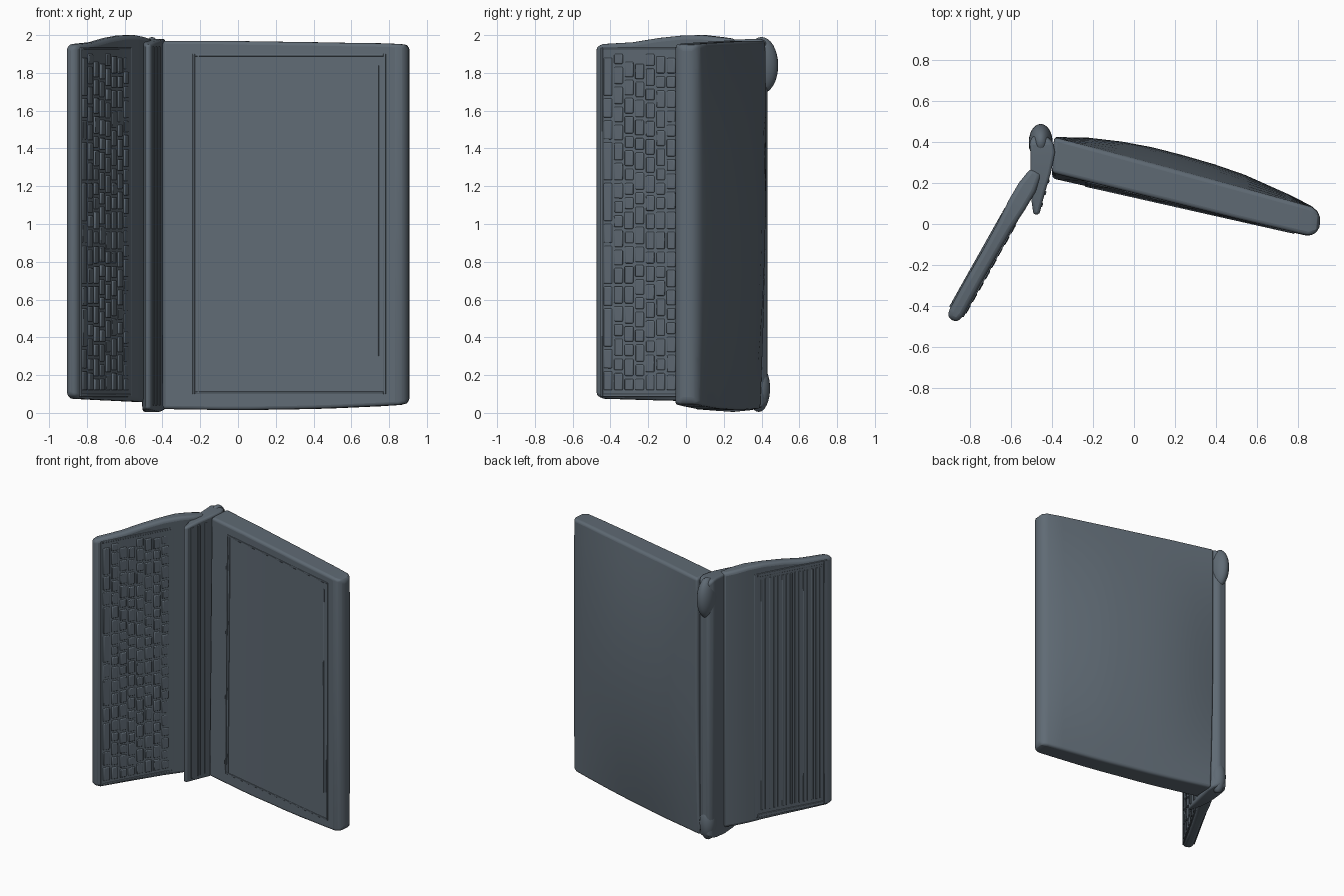
import bpy, bmesh, random
from mathutils import Vector, Matrix

if "Cube" in bpy.data.objects:
    bpy.data.objects.remove(bpy.data.objects["Cube"])

random.seed(3)
slate = bpy.data.materials.new("slate")
slate.diffuse_color = (0.115, 0.145, 0.175, 1)
slate.use_nodes = True
slate.node_tree.nodes["Principled BSDF"].inputs["Base Color"].default_value = slate.diffuse_color


def finish(name, bm, bevel, segs):
    bmesh.ops.recalc_face_normals(bm, faces=bm.faces)
    me = bpy.data.meshes.new(name)
    bm.to_mesh(me)
    bm.free()
    me.materials.append(slate)
    ob = bpy.data.objects.new(name, me)
    bpy.context.collection.objects.link(ob)
    if bevel:
        m = ob.modifiers.new("round", 'BEVEL')
        m.width, m.segments, m.limit_method = bevel, segs, 'ANGLE'
    bpy.ops.object.select_all(action='DESELECT')
    ob.select_set(True)
    bpy.context.view_layer.objects.active = ob
    bpy.ops.object.shade_smooth_by_angle()
    return ob


def loft(name, sections, bevel, segs=4, back_edge=None, steps=1, lean=0):
    """Slab through sections (front x, y, back x, y, bottom z, top z).
    back_edge(x) gives the back's y at the top and bottom, so the back swells between.
    lean tips the left end backward toward the top."""
    bm = bmesh.new()
    rings = []
    for fx, fy, bx, by, lo, hi in sections:
        pts = [(fx, fy, lo), (fx, fy, hi)]
        for i in range(steps + 1):
            t = 1 - 2 * i / steps
            edge = back_edge(bx) if back_edge else by
            pts.append((bx, by + (edge - by) * t * t, (hi + lo) / 2 + t * (hi - lo) / 2))
        rings.append([bm.verts.new((x, y + lean * (z - 1) * (0.9 - x) / 1.3, z))
                      for x, y, z in pts])
    k = len(rings[0])
    for a, b in zip(rings, rings[1:]):
        for i in range(k):
            j = (i + 1) % k
            bm.faces.new((a[i], a[j], b[j], b[i]))
    bm.faces.new(rings[0])
    bm.faces.new(rings[-1])
    return finish(name, bm, bevel, segs)


def boxes(name, start, end, side, parts, bevel=0.004, lean=0):
    """Boxes (u0, u1, z0, z1, n0, n1) on an upright plane running start to end."""
    u = (Vector((*end, 0)) - Vector((*start, 0))).normalized()
    n = Vector((u.y, -u.x, 0)) * side
    bm = bmesh.new()
    for u0, u1, z0, z1, n0, n1 in parts:
        c = Vector((*start, 0)) + u * (u0 + u1) / 2 + n * (n0 + n1) / 2
        c.z = (z0 + z1) / 2
        m = Matrix((u * (u1 - u0), n * (n1 - n0), (0, 0, z1 - z0))).transposed().to_4x4()
        m.translation = c
        bmesh.ops.create_cube(bm, size=1, matrix=m)
    for v in bm.verts:
        v.co.y += lean * (v.co.z - 1) * (0.9 - v.co.x) / 1.3
    return finish(name, bm, bevel, 2)


def frame(u0, u1, z0, z1, t, n0, n1):
    return [(u0, u0 + t, z0, z1, n0, n1), (u1 - t, u1, z0, z1, n0, n1),
            (u0 + t, u1 - t, z0, z0 + t, n0, n1), (u0 + t, u1 - t, z1 - t, z1, n0, n1)]


# Screen body: flat front, pillowed back, thinner toward the free edge
LEAN = 0.014
loft("screen_body", [
    (-0.40, 0.236, -0.39, 0.422, 0.02, 1.97),
    (-0.24, 0.198, -0.22, 0.420, 0.018, 1.97),
    (-0.08, 0.160, -0.06, 0.402, 0.015, 1.97),
    (0.06, 0.127, 0.09, 0.374, 0.015, 1.967),
    (0.20, 0.094, 0.23, 0.338, 0.018, 1.965),
    (0.35, 0.058, 0.39, 0.292, 0.02, 1.963),
    (0.50, 0.022, 0.54, 0.240, 0.025, 1.96),
    (0.72, -0.028, 0.76, 0.142, 0.035, 1.957),
    (0.85, -0.058, 0.865, 0.088, 0.042, 1.953),
    (0.885, -0.047, 0.895, 0.062, 0.05, 1.948),
    (0.905, -0.015, 0.908, 0.03, 0.065, 1.935)], 0.035, 4,
    lambda x: {0.895: 0.062, 0.908: 0.03}.get(x, 0.41 - (x + 0.39) * 0.26), 16, LEAN)

# Bezel lines around the display
boxes("screen_bezel", (-0.40, 0.236), (0.85, -0.058), 1,
      frame(0.165, 1.215, 0.10, 1.90, 0.012, -0.01, 0.005)
      + [(0.19, 0.20, 0.10, 1.90, -0.01, 0.005), (1.17, 1.177, 0.30, 1.84, -0.01, 0.004)],
      0.002, LEAN)

# Keyboard slab with arched upper edge
d = Vector((0.36, 0.64)).normalized()
n = Vector((d.y, -d.x))
key_sections = [
    (-0.888, -0.468, 0.027, 0.09, 1.94), (-0.865, -0.43, 0.037, 0.075, 1.953),
    (-0.78, -0.275, 0.036, 0.07, 1.962), (-0.70, -0.135, 0.036, 0.066, 1.985),
    (-0.63, -0.01, 0.038, 0.063, 1.998), (-0.57, 0.095, 0.046, 0.06, 2.0),
    (-0.52, 0.18, 0.046, 0.058, 1.99), (-0.475, 0.26, 0.03, 0.055, 1.98)]
loft("keyboard_slab",
     [(x + n.x * h, y + n.y * h, x - n.x * h, y - n.y * h, lo, hi)
      for x, y, h, lo, hi in key_sections], 0.022, 3)

# Low keys in eight rows with varied lengths
key_line = ((-0.865, -0.43), (-0.57, 0.095))
keys = []
for row in range(8):
    z = 0.12
    while z < 1.86:
        size = random.choice((0.06, 0.08, 0.09)) if row else random.choice((0.10, 0.2))
        top = min(z + size, 1.9)
        u = 0.015 + row * 0.064
        keys.append((u, u + 0.05, z, top, 0.02, 0.042 + random.uniform(-0.003, 0.004)))
        z = top + 0.016
boxes("keys", *key_line, 1, keys, 0.006)
boxes("keyboard_rim", *key_line, 1, frame(-0.005, 0.555, 0.085, 1.935, 0.015, 0.02, 0.042))

# Rear panel of the keyboard: raised border and fine ribs
ribs = [(0.045 + i * 0.032, 0.06 + i * 0.032, 0.14, 1.89, 0.02, 0.041) for i in range(15)]
boxes("keyboard_back_panel", *key_line, -1,
      frame(0.005, 0.56, 0.09, 1.935, 0.025, 0.02, 0.045) + ribs, 0.003)

# Hinge spine, running between the two halves
loft("hinge_spine", [
    (-0.462, 0.045, -0.49, 0.045, 0.02, 1.95),
    (-0.435, 0.15, -0.505, 0.15, 0.012, 1.965),
    (-0.405, 0.25, -0.505, 0.25, 0.005, 1.975),
    (-0.385, 0.35, -0.505, 0.35, 0.015, 1.98),
    (-0.395, 0.40, -0.51, 0.40, 0.03, 1.98),
    (-0.43, 0.432, -0.49, 0.432, 0.05, 1.96)], 0.014, 3)
boxes("hinge_ridges", (-0.462, 0.045), (-0.405, 0.25), 1,
      [(u, u + 0.02, 0.04, 1.94, -0.01, 0.004) for u in (0.04, 0.10, 0.16)])

# Swollen hinge ends
for name, y, z, ry, rz in (("hinge_knob_top", 0.40, 1.84, 0.088, 0.15),
                           ("hinge_knob_bottom", 0.385, 0.13, 0.06, 0.125)):
    bm = bmesh.new()
    bmesh.ops.create_uvsphere(bm, u_segments=24, v_segments=16, radius=1,
                              matrix=Matrix.Translation((-0.455, y, z)) @ Matrix.Diagonal((0.058, ry, rz, 1)))
    finish(name, bm, 0, 0)
